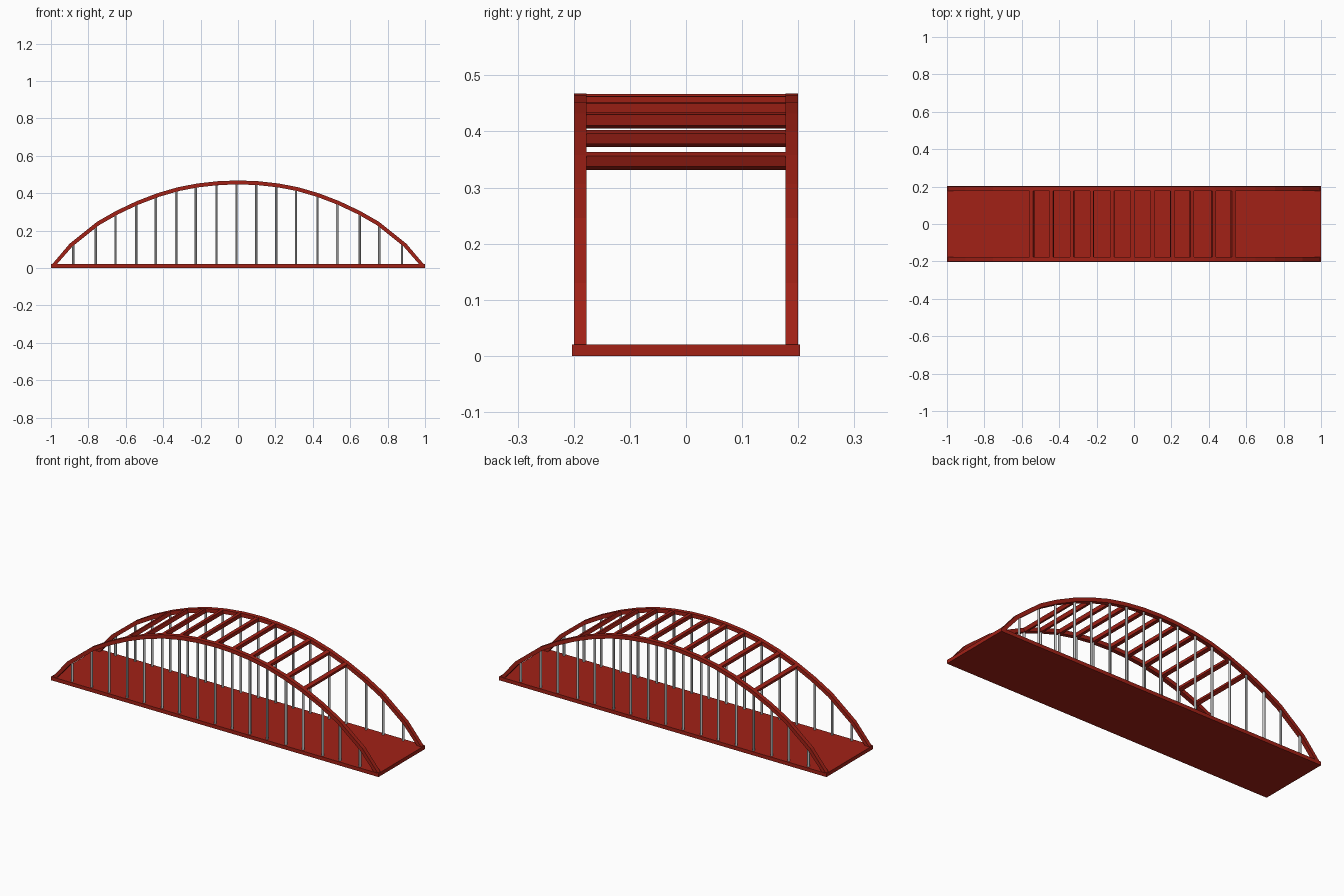
import bpy, bmesh, math
from mathutils import Vector

if "Cube" in bpy.data.objects:
    bpy.data.objects.remove(bpy.data.objects["Cube"])

red = bpy.data.materials.new("red_paint")
red.diffuse_color = (0.36, 0.015, 0.008, 1)
red.use_nodes = True
red.node_tree.nodes["Principled BSDF"].inputs["Base Color"].default_value = red.diffuse_color

# Outer top line of the arch, one half, then mirrored
HALF = [(0, 0.468), (0.105, 0.464), (0.215, 0.452), (0.32, 0.432), (0.43, 0.4),
        (0.54, 0.358), (0.65, 0.306), (0.755, 0.246), (0.9, 0.13), (1, 0.012)]
TOP = [Vector((-x, z)) for x, z in HALF[:0:-1]] + [Vector(p) for p in HALF]
THICK = 0.021


def make(name, bm, mat=None):
    bmesh.ops.recalc_face_normals(bm, faces=bm.faces)
    me = bpy.data.meshes.new(name)
    bm.to_mesh(me)
    bm.free()
    ob = bpy.data.objects.new(name, me)
    bpy.context.collection.objects.link(ob)
    if mat:
        me.materials.append(mat)
    return ob


def box(name, size, loc, tilt=0):
    bm = bmesh.new()
    bmesh.ops.create_cube(bm, size=1)
    for v in bm.verts:
        v.co = Vector(a * b for a, b in zip(v.co, size))
    ob = make(name, bm, red)
    ob.location = loc
    ob.rotation_euler.y = tilt
    return ob


def arch_z(x):
    for a, b in zip(TOP, TOP[1:]):
        if a.x <= x <= b.x:
            return a.y + (b.y - a.y) * (x - a.x) / (b.x - a.x)


def slope(x):
    return math.atan2(arch_z(x + 0.03) - arch_z(x - 0.03), 0.06)


def arch(name, y0, y1):
    # Four-cornered section swept along the arch line with mitred joints
    bm = bmesh.new()
    rings = []
    for i, p in enumerate(TOP):
        d0 = (p - TOP[max(i - 1, 0)]).normalized()
        d1 = (TOP[min(i + 1, len(TOP) - 1)] - p).normalized()
        t = (d0 + d1).normalized()
        q = p + Vector((t.y, -t.x)) * THICK
        q.y = max(q.y, 0.002)
        rings.append([bm.verts.new(c) for c in
                      ((p.x, y0, p.y), (p.x, y1, p.y), (q.x, y1, q.y), (q.x, y0, q.y))])
    for a, b in zip(rings, rings[1:]):
        for k in range(4):
            bm.faces.new((a[k], a[(k + 1) % 4], b[(k + 1) % 4], b[k]))
    bm.faces.new(rings[0])
    bm.faces.new(rings[-1])
    make(name, bm, red)


def hanger(name, x, y):
    z0, z1 = 0.015, arch_z(x) - 0.012
    bm = bmesh.new()
    bmesh.ops.create_cone(bm, cap_ends=True, segments=12, radius1=0.0065,
                          radius2=0.0065, depth=z1 - z0)
    ob = make(name, bm)
    ob.location = (x, y, (z0 + z1) / 2)
    ob.data.shade_smooth()
    bpy.context.view_layer.objects.active = ob
    ob.select_set(True)
    bpy.ops.object.shade_smooth_by_angle()
    ob.select_set(False)


# Road deck
box("deck", (2, 0.406, 0.02), (0, 0, 0.01))

# Arches and hangers on both sides
HANGERS = [-0.88, -0.76, -0.655, -0.545, -0.44, -0.33, -0.225, -0.115, -0.008,
           0.098, 0.205, 0.31, 0.425, 0.53, 0.65, 0.755, 0.877]
for side, s in (("front", -1), ("back", 1)):
    arch(side + "_arch", s * 0.2, s * 0.177)
    for i, x in enumerate(HANGERS):
        hanger(f"{side}_hanger_{i + 1}", x, s * 0.1885)

# Cross beams between the arches, tilted with the curve
for i, x in enumerate(HANGERS[3:14]):
    a = slope(x)
    box(f"cross_beam_{i + 1}", (0.02, 0.36, 0.02), (x, 0, arch_z(x) - 0.0115), -a)
